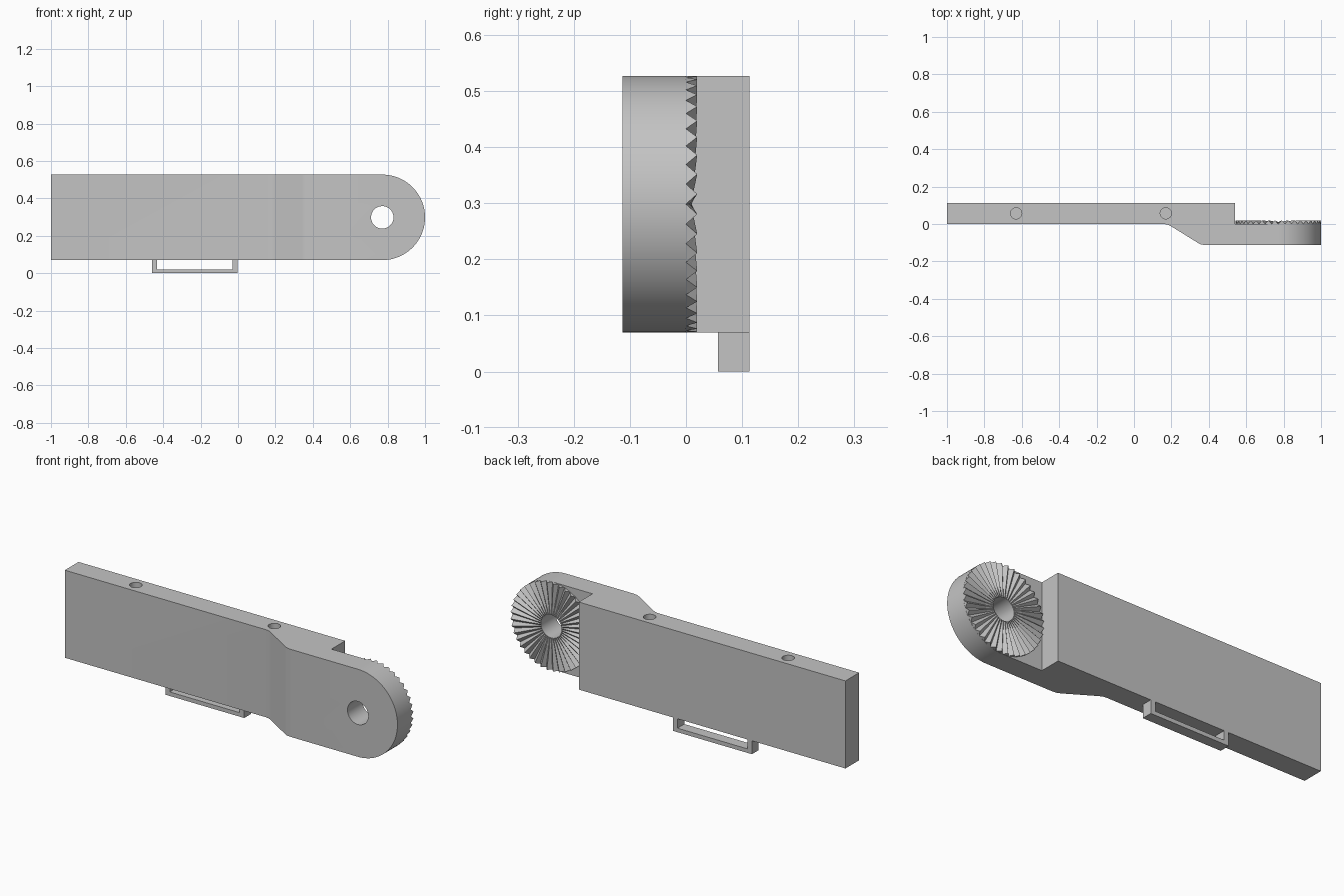
import bpy, bmesh, math
from mathutils import Vector

if "Cube" in bpy.data.objects:
    bpy.data.objects.remove(bpy.data.objects["Cube"], do_unlink=True)

grey = bpy.data.materials.new("plain_grey")
grey.use_nodes = True
colour = (0.55, 0.55, 0.55, 1)
grey.diffuse_color = colour
grey.node_tree.nodes["Principled BSDF"].inputs["Base Color"].default_value = colour

LOW, HIGH = 0.07, 0.527          # bottom and top of the arm
BACK = 0.113                     # half depth
MID = (LOW + HIGH) / 2
R = (HIGH - LOW) / 2             # radius of the rounded end
PIVOT = 1 - R
HOLE = 0.06


def add_object(name, bm, fix=True):
    if fix:
        bmesh.ops.recalc_face_normals(bm, faces=bm.faces)
    mesh = bpy.data.meshes.new(name)
    bm.to_mesh(mesh)
    bm.free()
    mesh.materials.append(grey)
    obj = bpy.data.objects.new(name, mesh)
    bpy.context.collection.objects.link(obj)
    return obj


def prism(name, points, offset):
    """Extrude a flat outline by an offset."""
    bm = bmesh.new()
    face = bm.faces.new([bm.verts.new(p) for p in points])
    out = bmesh.ops.extrude_face_region(bm, geom=[face], use_keep_orig=True)
    verts = [g for g in out["geom"] if isinstance(g, bmesh.types.BMVert)]
    bmesh.ops.translate(bm, verts=verts, vec=Vector(offset))
    return add_object(name, bm)


def circle(radius, count, place, start=0, sweep=math.tau):
    return [place(radius * math.cos(start + sweep * i / count),
                  radius * math.sin(start + sweep * i / count)) for i in range(count)]


def cut(target, tool, operation="DIFFERENCE"):
    mod = target.modifiers.new("cut", "BOOLEAN")
    mod.operation, mod.solver, mod.object = operation, "EXACT", tool
    bpy.context.view_layer.objects.active = target
    bpy.ops.object.modifier_apply(modifier=mod.name)
    bpy.data.objects.remove(tool, do_unlink=True)


# Arm: plan profile with an offset tongue, extruded upward
plan = [(-1, BACK), (-1, 0), (0.16, 0), (0.18, -0.003), (0.2, -0.013),
        (0.34, -0.1), (0.36, -0.11), (0.385, -BACK), (1.1, -BACK),
        (1.1, 0), (0.54, 0), (0.54, BACK)]
arm = prism("arm", [(x, y, LOW) for x, y in plan], (0, 0, HIGH - LOW))

# Rounded tongue end
end = circle(R, 64, lambda u, v: (PIVOT + u, -0.3, MID + v), -math.pi / 2, math.pi)
end += [(PIVOT, -0.3, HIGH), (-1.1, -0.3, HIGH), (-1.1, -0.3, LOW)]
cut(arm, prism("end_cutter", end, (0, 0.6, 0)), "INTERSECT")

# Pivot hole and the two blind holes in the top edge
cut(arm, prism("pivot_cutter", circle(HOLE, 80, lambda u, v: (PIVOT + u, -0.3, MID + v)),
               (0, 0.6, 0)))
for x in (-0.63, 0.17):
    cut(arm, prism("pin_cutter", circle(0.03, 40, lambda u, v: (x + u, 0.057 + v, 0.6)),
                   (0, 0, -0.25)))

# Strap loop under the arm
loop = [(-0.46, LOW), (-0.46, 0), (-0.004, 0), (-0.004, LOW),
        (-0.03, LOW), (-0.03, 0.021), (-0.434, 0.021), (-0.434, LOW)]
prism("strap_loop", [(x, 0.057, z) for x, z in loop], (0, BACK - 0.057, 0))

# Toothed locking ring on the back of the tongue
TEETH = 40
N = TEETH * 2
bm = bmesh.new()
rings = []
for radius, height, wave in ((HOLE, 0, 0), (HOLE, 0.01, 0),
                             (0.108, 0.01, 0.004), (R, 0.01, 0.01)):
    ring = []
    for j in range(N):
        a = math.tau * j / N
        y = height + (wave if j % 2 else -wave)
        ring.append(bm.verts.new((PIVOT + radius * math.cos(a), y,
                                  MID + radius * math.sin(a))))
    rings.append(ring)
for inner, outer in zip(rings, rings[1:]):
    for j in range(N):
        k = (j + 1) % N
        bm.faces.new((inner[j], inner[k], outer[k], outer[j]))
for j in range(0, N, 2):
    bm.faces.new((rings[-1][j], rings[-1][j + 1], rings[-1][(j + 2) % N]))
add_object("toothed_ring", bm, fix=False)

# Smooth the round surfaces of the arm, keeping edges sharp
bpy.ops.object.select_all(action="DESELECT")
arm.select_set(True)
bpy.context.view_layer.objects.active = arm
bpy.ops.object.shade_smooth_by_angle(angle=math.radians(20))
